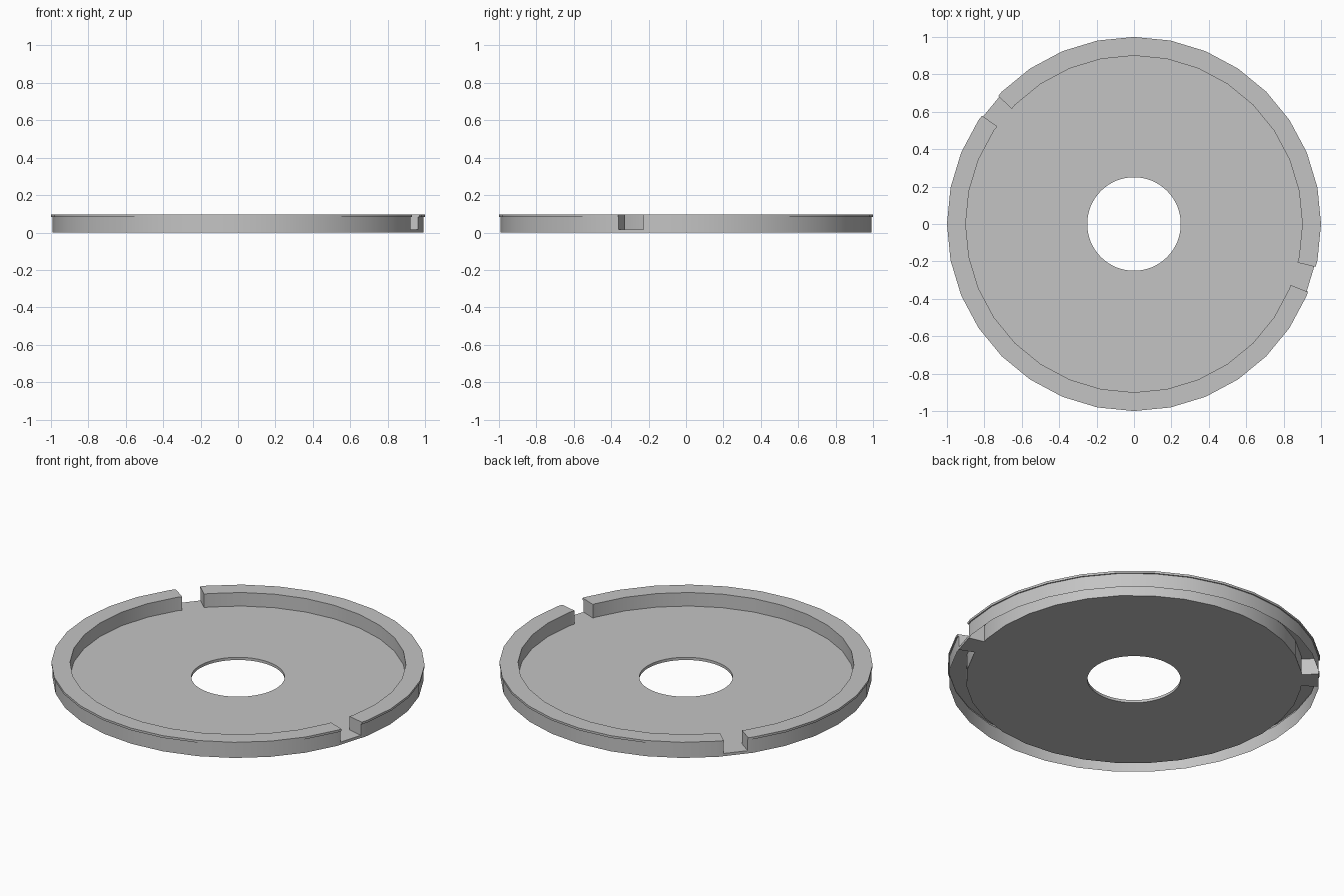
import bpy, bmesh
from math import radians, cos, sin, pi

cube = bpy.data.objects.get("Cube")
if cube:
    bpy.data.objects.remove(cube, do_unlink=True)

# Single plain grey
grey = bpy.data.materials.new("plain_grey")
grey.use_nodes = True
colour = (0.55, 0.55, 0.55, 1)
grey.diffuse_color = colour
grey.node_tree.nodes["Principled BSDF"].inputs["Base Color"].default_value = colour

SIDES = 32
STEP = 2 * pi / SIDES
HOLE, INNER, WALL, OUTER = 0.25, 0.9, 0.993, 1.0
FLOOR, LIP, TOP = 0.016, 0.083, 0.096


def on_polygon(radius, angle):
    """Point on the many-sided outline; the centre hole stays round."""
    if radius > HOLE:
        radius *= cos(STEP / 2) / cos(angle % STEP - STEP / 2)
    return radius * cos(angle), radius * sin(angle)


def arc(start, end):
    """Outline corner angles between two cut angles."""
    a, b = radians(start), radians(end)
    corners = [i * STEP for i in range(-SIDES, 2 * SIDES)]
    return [a] + [c for c in corners if a + 0.001 < c < b - 0.001] + [b]


def sweep(name, profile, angles, full=False, capped=False, closed=False):
    """Carry a radius/height profile around the vertical axis."""
    bm = bmesh.new()
    rows = [[bm.verts.new((*on_polygon(r, a), z)) for r, z in profile]
            for a in angles]
    pairs = list(zip(rows, rows[1:]))
    if full:
        pairs.append((rows[-1], rows[0]))
    count = len(profile)
    for p, q in pairs:
        for i in range(count if closed else count - 1):
            j = (i + 1) % count
            bm.faces.new((p[i], q[i], q[j], p[j]))
    if capped:
        bm.faces.new(rows[0])
        bm.faces.new(rows[-1])
    bmesh.ops.recalc_face_normals(bm, faces=bm.faces)
    mesh = bpy.data.meshes.new(name)
    bm.to_mesh(mesh)
    bm.free()
    mesh.materials.append(grey)
    obj = bpy.data.objects.new(name, mesh)
    bpy.context.collection.objects.link(obj)
    bpy.ops.object.select_all(action='DESELECT')
    obj.select_set(True)
    bpy.context.view_layer.objects.active = obj
    bpy.ops.object.shade_smooth_by_angle(angle=radians(30))
    return obj


# Thin floor plate with a round centre hole
plate = [(INNER, FLOOR), (HOLE, FLOOR), (HOLE, 0), (INNER, 0)]
sweep("floor_plate", plate, [i * STEP / 2 for i in range(2 * SIDES)], full=True)

# Hollow raised rim with a slight top lip, open underneath, split by two slots
rim = [(INNER, 0), (INNER, TOP), (OUTER, TOP),
       (OUTER, LIP), (WALL, LIP), (WALL, 0)]
slots = {"side": (-21.3, -13.3), "rear": (136.7, 144.5)}
side, rear = slots["side"], slots["rear"]
sweep("rim_back", rim, arc(side[1], rear[0]), capped=True)
sweep("rim_front", rim, arc(rear[1], side[0] + 360), capped=True)

# Floor tabs running out through the slots
tab = [(INNER, FLOOR), (WALL, FLOOR), (WALL, 0), (INNER, 0)]
for label, (start, end) in slots.items():
    sweep(label + "_slot_floor", tab, arc(start, end), capped=True, closed=True)
